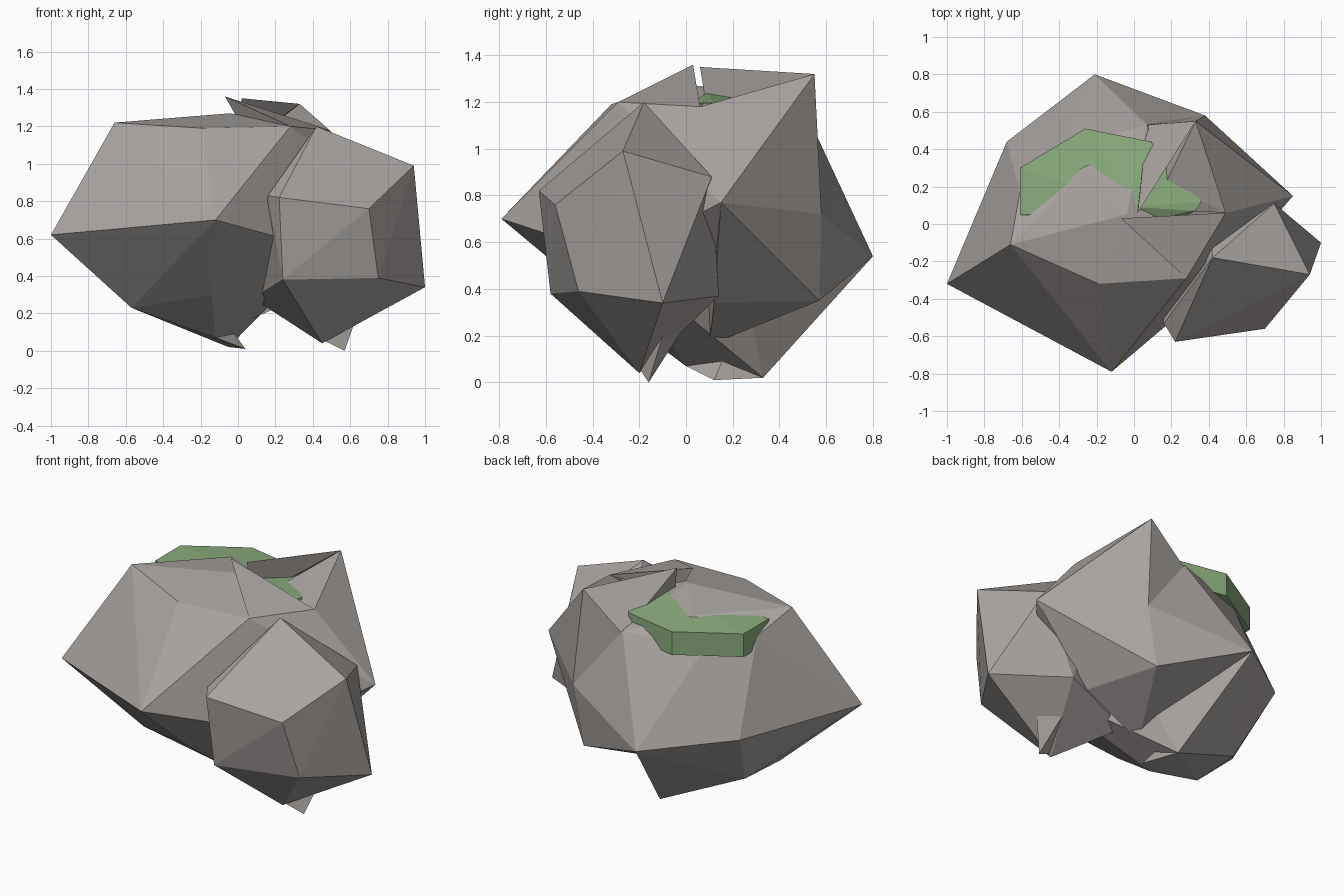
import bpy, bmesh
from mathutils import Vector

if "Cube" in bpy.data.objects:
    bpy.data.objects.remove(bpy.data.objects["Cube"])


def material(name, rgb):
    m = bpy.data.materials.new(name)
    m.diffuse_color = (*rgb, 1)
    m.use_nodes = True
    m.node_tree.nodes["Principled BSDF"].inputs["Base Color"].default_value = m.diffuse_color
    return m


stone = material("warm grey stone", (0.395, 0.368, 0.352))
moss = material("moss green", (0.26, 0.42, 0.21))


def finish(name, bm, mat):
    bmesh.ops.recalc_face_normals(bm, faces=bm.faces)
    mesh = bpy.data.meshes.new(name)
    bm.to_mesh(mesh)
    bm.free()
    mesh.materials.append(mat)
    obj = bpy.data.objects.new(name, mesh)
    bpy.context.collection.objects.link(obj)
    return obj


def rock(name, corners):
    """Faceted stone: the convex hull of a few corners."""
    bm = bmesh.new()
    for c in corners:
        bm.verts.new(c)
    bmesh.ops.convex_hull(bm, input=bm.verts)
    loose = [v for v in bm.verts if not v.link_faces]
    bmesh.ops.delete(bm, geom=loose, context='VERTS')
    return finish(name, bm, stone)


def domed_slab(name, outline, bottom, top, peak, mat):
    """Plate from an outline, its top rising gently to a peak."""
    bm = bmesh.new()
    face = bm.faces.new([bm.verts.new((x, y, bottom)) for x, y in outline])
    res = bmesh.ops.extrude_face_region(bm, geom=[face])
    verts = [g for g in res["geom"] if isinstance(g, bmesh.types.BMVert)]
    lid = [g for g in res["geom"] if isinstance(g, bmesh.types.BMFace)]
    bmesh.ops.translate(bm, verts=verts, vec=Vector((0, 0, top - bottom)))
    centre = bmesh.ops.poke(bm, faces=lid)["verts"][0]
    centre.co = peak
    return finish(name, bm, mat)


# Large boulder on the left, its right flank running under the front boulder
rock("left_boulder", [
    (-1, -.32, .62), (-.12, -.79, .70), (-.66, -.11, 1.22), (-.19, -.32, 1.19),
    (.28, -.29, 1.2), (-.04, .05, 1.27), (-.26, .3, 1.218), (.07, .53, 1.12),
    (-.61, .17, 1.13), (-.4, .4, 1.08),
    (-.68, .44, .60), (-.21, .8, .54), (.46, -.3, .54), (.3, .2, .7),
    (-.57, -.12, .23), (-.56, .21, .24), (-.14, -.31, .30), (-.12, 0, .07),
    (-.05, .33, .02)])

# Boulder at the back right
rock("back_boulder", [
    (.33, .55, 1.32), (.38, .58, .72), (.85, .15, .77), (.49, .06, 1.18),
    (.07, .53, 1.1), (.08, .08, 1.12), (.17, .22, 1.2), (.31, .57, .35),
    (.45, .12, .34), (.05, .1, .16), (0, .2, .5)])

# Stone joining the two at the back, and at the front seam
rock("back_saddle", [
    (-.21, .8, .54), (.38, .58, .72), (.31, .57, .35), (.07, .53, 1.12),
    (.05, .1, .16), (-.3, .5, .4), (.2, .3, .9)])
rock("seam_saddle", [
    (.28, -.29, 1.2), (.49, .06, 1.18), (.46, -.3, .54), (.85, .15, .77),
    (.1, 0, .6), (.1, 0, 1.1), (.45, .12, .4)])

# Smaller boulder at the front right
rock("front_boulder", [
    (.42, -.18, 1.2), (.75, .11, .88), (.94, -.27, .99), (.7, -.56, .76),
    (.22, -.63, .82), (.16, -.53, .83), (1, -.1, .34), (.75, -.46, .39),
    (.24, -.58, .38), (.57, .14, .37), (.4, .12, .8), (.08, 0, .28),
    (.45, -.2, .04)])

# Sharp splinters at the seams
rock("ridge_splinter", [(.33, .55, 1.32), (.02, .06, 1.35), (.02, .1, 1.1), (.07, .53, 1.1)])
rock("top_splinter", [(-.07, .03, 1.36), (.28, -.29, 1.2), (.49, .06, 1.18), (.05, .02, 1.15)])
rock("lower_splinter", [(-.12, 0, .07), (-.05, .33, .02), (.04, .12, .01), (-.1, .2, .2)])
rock("foot_splinter", [(.57, -.16, 0), (.64, -.1, .2), (.45, -.2, .06), (.5, 0, .25)])

# Moss patch sunk into the top
domed_slab("moss_patch", [(-.61, .05), (-.61, .3), (-.26, .51), (.09, .44),
                          (.36, .12), (.33, .07), (0, 0)],
           1.05, 1.195, (0, .09, 1.24), moss)
